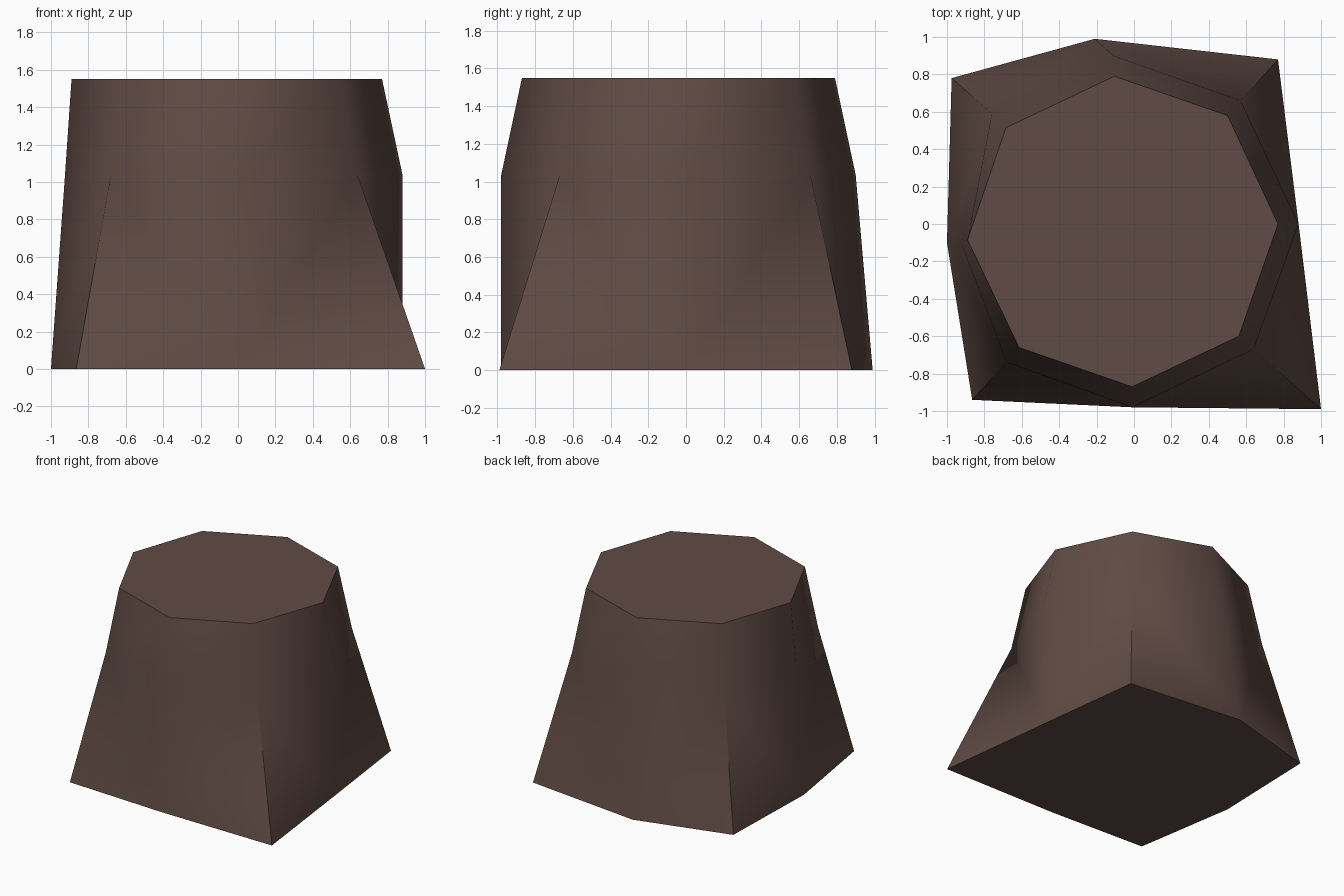
import bpy, bmesh, math

if "Cube" in bpy.data.objects:
    bpy.data.objects.remove(bpy.data.objects["Cube"])

# Cross-sections from base to top, counter-clockwise from +x
RINGS = [
    (0.0, [(0.88, 0.0), (0.77, 0.88), (-0.21, 0.99), (-0.975, 0.78),
           (-1.0, -0.10), (-0.865, -0.94), (-0.01, -0.98), (1.0, -0.99)]),
    (1.035, [(0.88, 0.0), (0.57, 0.66), (-0.11, 0.90), (-0.76, 0.59),
             (-0.925, -0.10), (-0.68, -0.74), (-0.01, -0.98), (0.64, -0.67)]),
    (1.55, [(0.77, 0.0), (0.50, 0.58), (-0.105, 0.79), (-0.685, 0.515),
            (-0.89, -0.085), (-0.615, -0.66), (-0.01, -0.87), (0.56, -0.60)]),
]

# Loft the stump: square flared foot rising to an octagonal top
bm = bmesh.new()
rings = [[bm.verts.new((x, y, z)) for x, y in pts] for z, pts in RINGS]
for level, (low, high) in enumerate(zip(rings, rings[1:])):
    for i in range(8):
        j = (i + 1) % 8
        if level:
            bm.faces.new((low[i], low[j], high[j], high[i]))
        elif i % 2 == 0:
            # creases run from mid-side at the base to the corner above
            bm.faces.new((low[i], low[j], high[j]))
            bm.faces.new((low[i], high[j], high[i]))
        else:
            bm.faces.new((low[i], low[j], high[i]))
            bm.faces.new((low[j], high[j], high[i]))
bm.faces.new(rings[-1])
bm.faces.new(rings[0][::-1])
mesh = bpy.data.meshes.new("stump")
bm.to_mesh(mesh)
bm.free()

stump = bpy.data.objects.new("stump", mesh)
bpy.context.collection.objects.link(stump)

# Single brown colour
brown = bpy.data.materials.new("dark brown")
brown.diffuse_color = (0.117, 0.070, 0.058, 1)
brown.use_nodes = True
brown.node_tree.nodes["Principled BSDF"].inputs["Base Color"].default_value = brown.diffuse_color
mesh.materials.append(brown)

# Smooth sides, sharp rim and foot corners
bpy.context.view_layer.objects.active = stump
stump.select_set(True)
bpy.ops.object.shade_smooth_by_angle(angle=math.radians(60))
